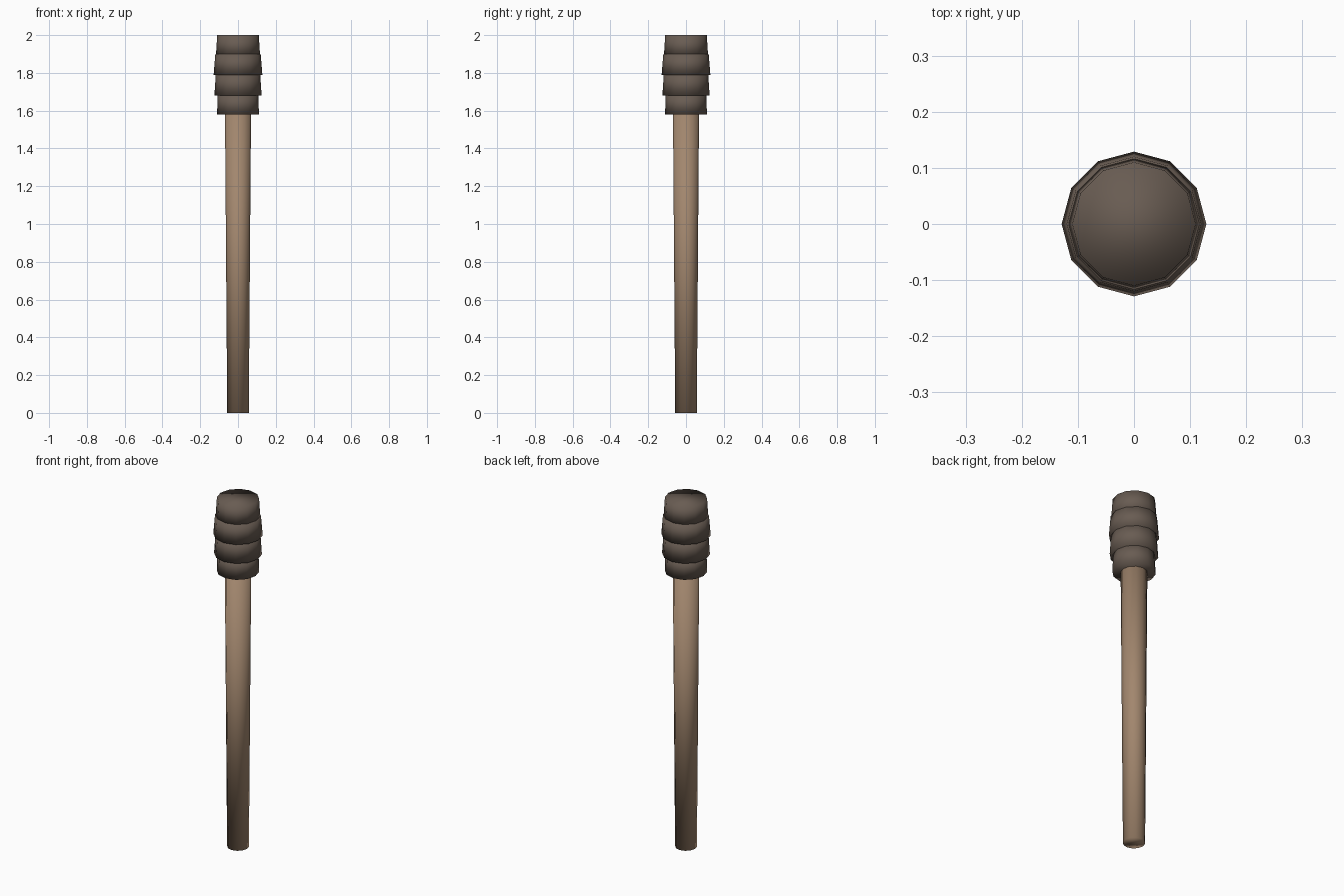
import bpy, bmesh, math

if "Cube" in bpy.data.objects:
    bpy.data.objects.remove(bpy.data.objects["Cube"])

SIDES = 12


def material(name, rgb):
    m = bpy.data.materials.new(name)
    m.diffuse_color = (*rgb, 1)
    m.use_nodes = True
    m.node_tree.nodes["Principled BSDF"].inputs["Base Color"].default_value = m.diffuse_color
    return m


def turned(name, profile, mat):
    """Capped, smooth-shaded solid from (radius, z) rings listed bottom to top."""
    bm = bmesh.new()
    rings = []
    for r, z in profile:
        rings.append([bm.verts.new((r * math.cos(2 * math.pi * i / SIDES),
                                    r * math.sin(2 * math.pi * i / SIDES), z))
                      for i in range(SIDES)])
    for a, b in zip(rings, rings[1:]):
        for i in range(SIDES):
            j = (i + 1) % SIDES
            bm.faces.new((a[i], a[j], b[j], b[i]))
    bm.faces.new(rings[0][::-1])
    bm.faces.new(rings[-1])
    for f in bm.faces:
        f.smooth = True
    me = bpy.data.meshes.new(name)
    bm.to_mesh(me)
    bm.free()
    me.materials.append(mat)
    ob = bpy.data.objects.new(name, me)
    bpy.context.collection.objects.link(ob)
    return ob


wood = material("wood", (0.36, 0.24, 0.155))
wrap = material("wrap", (0.14, 0.107, 0.085))

# Tapered handle
turned("handle", [(0.057, 0.0), (0.069, 1.6)], wood)

# Overlapping cloth wraps: bottom z, top z, bottom radius, top radius
wraps = [(1.58, 1.69, 0.111, 0.107),
         (1.68, 1.80, 0.125, 0.117),
         (1.79, 1.90, 0.129, 0.120),
         (1.89, 2.00, 0.117, 0.110)]
for n, (z0, z1, r0, r1) in enumerate(wraps, 1):
    turned(f"wrap_{n}", [(r0, z0), (r1, z1)], wrap)
